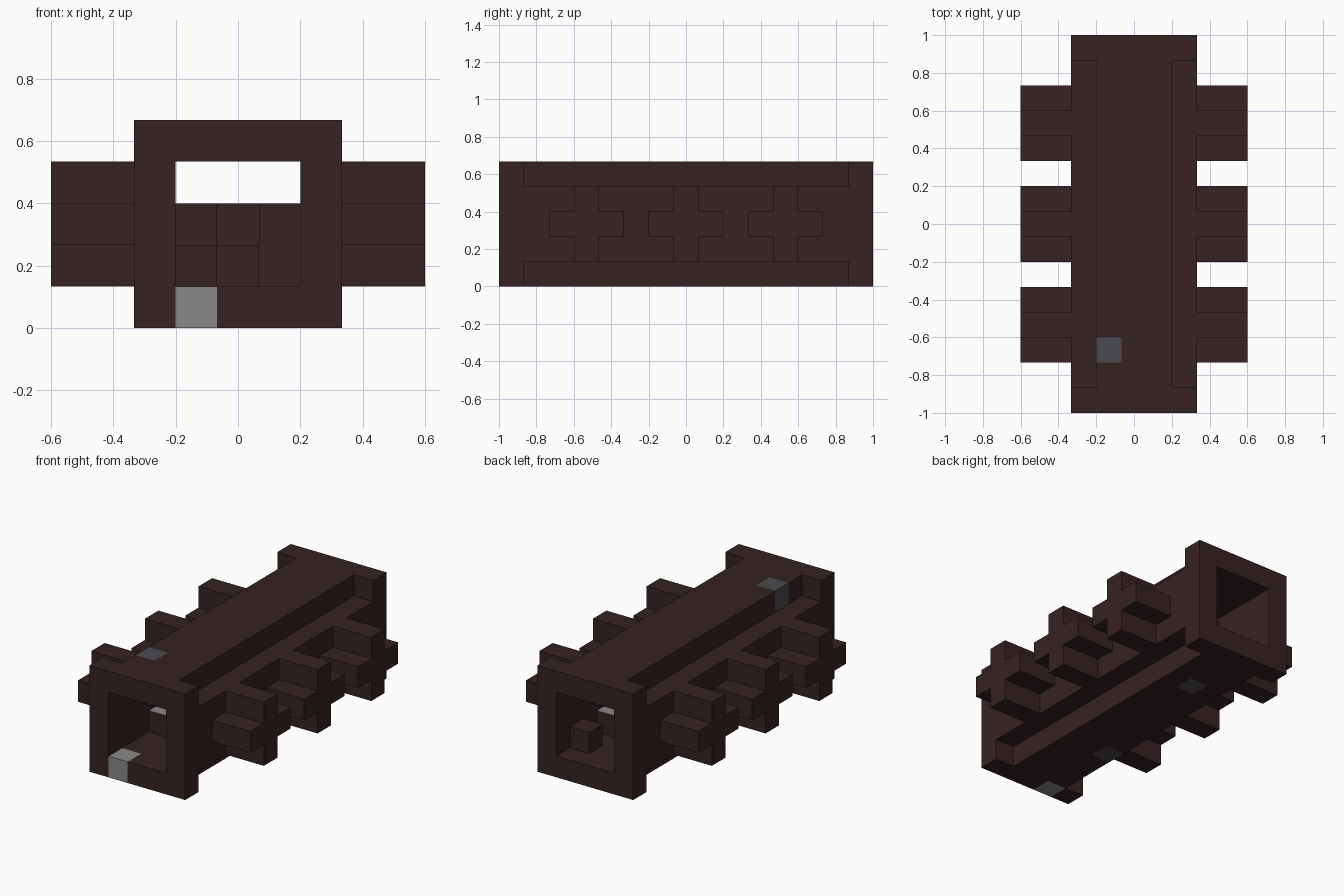
import bpy, bmesh
from mathutils import Vector

default = bpy.data.objects.get("Cube")
if default:
    bpy.data.objects.remove(default, do_unlink=True)

U = 2 / 15  # one block unit; every size below is in blocks


def material(name, rgb):
    m = bpy.data.materials.new(name)
    m.use_nodes = True
    color = (*rgb, 1)
    m.diffuse_color = color
    bsdf = next(n for n in m.node_tree.nodes if n.type == 'BSDF_PRINCIPLED')
    bsdf.inputs["Base Color"].default_value = color
    bsdf.inputs["Roughness"].default_value = 0.9
    return m


MATS = [material("dark_brown", (0.037, 0.016, 0.016)),
        material("light_grey", (0.25, 0.25, 0.25)),
        material("dark_grey", (0.07, 0.07, 0.08)),
        material("warm_grey", (0.072, 0.058, 0.054))]
BROWN, LIGHT, DARK, WARM = range(4)


def add_box(bm, center, size):
    made = bmesh.ops.create_cube(bm, size=1)["verts"]
    for v in made:
        v.co = Vector([c + a * s for c, a, s in zip(center, v.co, size)])


def inlay(bm, cell, mat):
    """Cut the mesh around one block and colour that block's faces."""
    cell = Vector(cell)
    for axis in range(3):
        for side in (-0.5, 0.5):
            normal = Vector((0, 0, 0))
            normal[axis] = 1
            bmesh.ops.bisect_plane(bm, geom=bm.verts[:] + bm.edges[:] + bm.faces[:],
                                   plane_co=cell + normal * side, plane_no=normal)
    for f in bm.faces:
        if max(abs(d) for d in f.calc_center_median() - cell) < 0.51:
            f.material_index = mat


def part(name, boxes, inlays=(), top=None):
    bm = bmesh.new()
    for center, size in boxes:
        add_box(bm, center, size)
    for cell, mat in inlays:
        inlay(bm, cell, mat)
    if top is not None:
        for f in bm.faces:
            if f.normal.z > 0.5:
                f.material_index = top
    bmesh.ops.scale(bm, vec=(U, U, U), verts=bm.verts)
    mesh = bpy.data.meshes.new(name)
    bm.to_mesh(mesh)
    bm.free()
    for m in MATS:
        mesh.materials.append(m)
    obj = bpy.data.objects.new(name, mesh)
    bpy.context.collection.objects.link(obj)
    return obj


# Hollow tunnel walls between the two end frames
part("roof", [((0, 0, 4.5), (3, 13, 1))], [((-1, -5, 4.5), DARK)])
part("floor", [((0, 0, 0.5), (3, 13, 1))],
     [((-1, -3, 0.5), WARM), ((0, 4, 0.5), DARK)])
for side, label in ((1, "left"), (-1, "right")):
    part(label + "_wall", [((side * 2, 0, 2.5), (1, 13, 3))])

# Square end frames, full height with an open middle
for y, label in ((-7, "front"), (7, "back")):
    marks = [((-1, y, 0.5), LIGHT)] if y < 0 else []
    part(label + "_frame_top", [((0, y, 4.5), (5, 1, 1))])
    part(label + "_frame_bottom", [((0, y, 0.5), (5, 1, 1))], marks)
    part(label + "_frame_posts", [((s * 2, y, 2.5), (1, 1, 3)) for s in (-1, 1)])

# Cross-shaped studs, three along each side
for side, label in ((1, "left"), (-1, "right")):
    for n, y in enumerate((-4, 0, 4), 1):
        x = side * 3.5
        part(f"{label}_stud_{n}", [((x, y, 2.5), (2, 1, 3))]
             + [((x, y + s, 2.5), (2, 1, 1)) for s in (-1, 1)])

# Loose blocks inside the tunnel
part("front_inner_block", [((-1, -4, 1.5), (1, 1, 1))], top=LIGHT)
part("back_inner_block", [((1, 4, 1.5), (1, 1, 1))], top=LIGHT)
part("back_small_block", [((1, 6, 1.5), (1, 1, 1))])
part("inner_column", [((1, 0, 2), (1, 1, 2))])
part("inner_low_block", [((0, -1, 1.5), (1, 1, 1))])
part("inner_high_blocks", [((-1, -2, 2.5), (1, 1, 1)), ((0, 1, 2.5), (1, 1, 1))])
